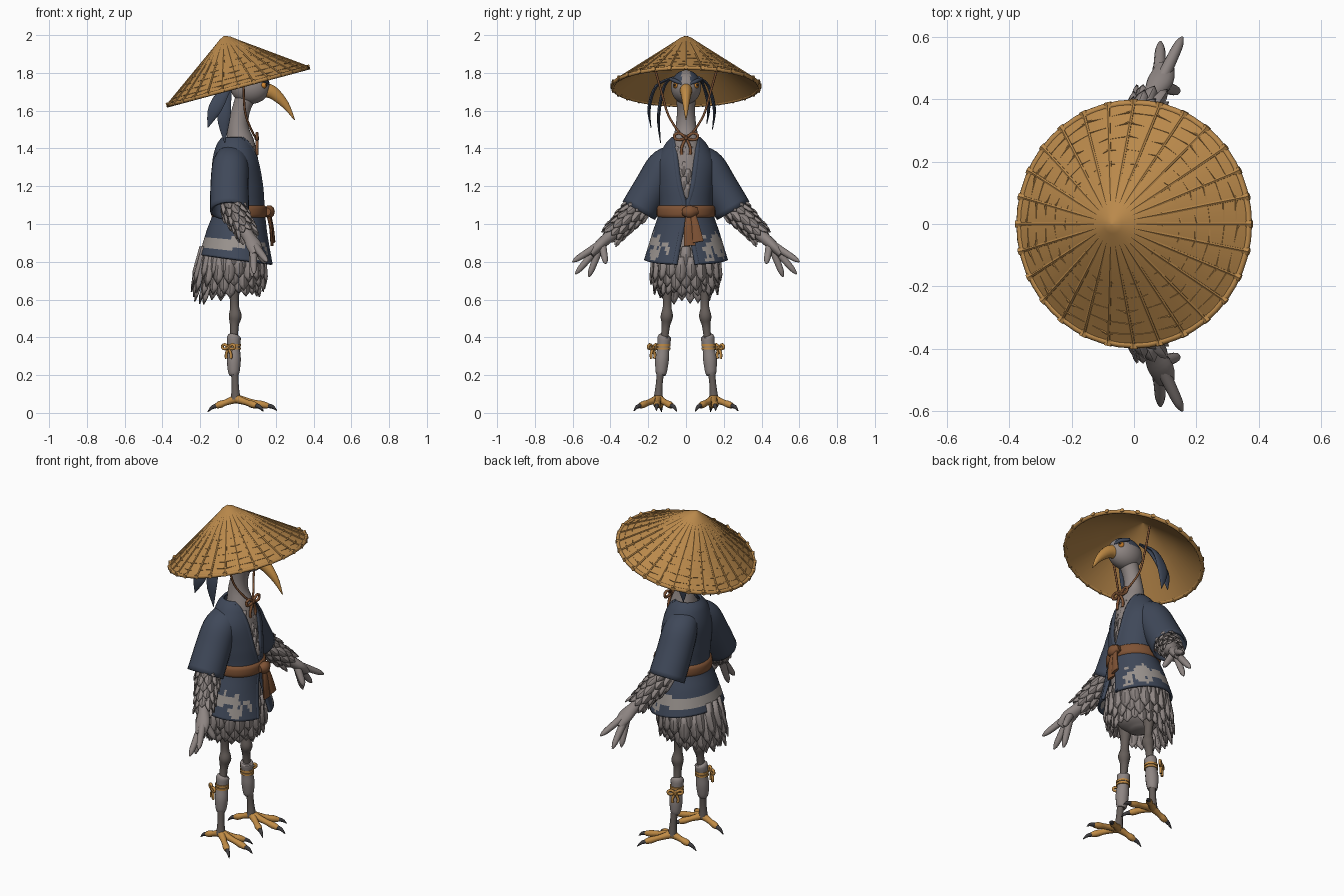
import bpy, bmesh, math
from mathutils import Vector, Matrix, noise

cube = bpy.data.objects.get("Cube")
if cube:
    bpy.data.objects.remove(cube)


def material(name, *rgb):
    m = bpy.data.materials.new(name)
    m.use_nodes = True
    m.diffuse_color = (*rgb, 1)
    m.node_tree.nodes["Principled BSDF"].inputs["Base Color"].default_value = (*rgb, 1)
    return m


STRAW = material("straw", .49, .25, .07)
PLUME = material("grey feather", .27, .235, .225)
NAVY = material("navy cloth", .05, .065, .10)
LEATHER = material("brown sash", .21, .085, .035)
GOLD = material("golden skin", .53, .26, .06)
SHANK = material("dark leg", .13, .11, .10)
CLAW = material("dark claw", .05, .047, .05)
PALE = material("pale print", .32, .29, .27)
EYE = material("orange eye", .65, .24, .03)


def finish(name, bm, *mats, mirror=False, thick=0, angle=50):
    bmesh.ops.recalc_face_normals(bm, faces=bm.faces)
    me = bpy.data.meshes.new(name)
    bm.to_mesh(me)
    bm.free()
    for m in mats:
        me.materials.append(m)
    me.polygons.foreach_set("use_smooth", [True] * len(me.polygons))
    me.set_sharp_from_angle(angle=math.radians(angle))
    ob = bpy.data.objects.new(name, me)
    bpy.context.collection.objects.link(ob)
    if thick:
        mod = ob.modifiers.new("thickness", 'SOLIDIFY')
        mod.thickness, mod.offset = thick, 0
    if mirror:
        mod = ob.modifiers.new("mirror", 'MIRROR')
        mod.use_axis = (False, True, False)
        mod.use_mirror_merge = False
    return ob


def spline(rows, n):
    """Smooth curve through rows of any width."""
    out = []
    for i in range(len(rows) - 1):
        p0, p1, p2, p3 = (rows[min(max(i + k, 0), len(rows) - 1)] for k in (-1, 0, 1, 2))
        for k in range(n):
            t = k / n
            out.append([.5 * (2 * b + (c - a) * t + (2 * a - 5 * b + 4 * c - d) * t * t
                              + (3 * b - a - 3 * c + d) * t ** 3)
                        for a, b, c, d in zip(p0, p1, p2, p3)])
    return out + [list(rows[-1])]


def tube(bm, rows, ref=(1, 0, 0), sides=10, n=4, caps=True):
    """Sweep an ellipse along rows of x, y, z, radius along ref, other radius."""
    rows = spline([(*r, r[3]) if len(r) == 4 else r for r in rows], n)
    pts = [Vector(r[:3]) for r in rows]
    rings = []
    for i, (p, r) in enumerate(zip(pts, rows)):
        t = (pts[min(i + 1, len(pts) - 1)] - pts[max(i - 1, 0)]).normalized()
        u = Vector(ref)
        u = (u - t * u.dot(t)).normalized()
        v = t.cross(u)
        rings.append([bm.verts.new(p + u * math.cos(a) * max(r[3], .001) + v * math.sin(a) * max(r[4], .001))
                      for a in (math.tau * k / sides for k in range(sides))])
    for a, b in zip(rings, rings[1:]):
        for k in range(sides):
            j = (k + 1) % sides
            bm.faces.new((a[k], a[j], b[j], b[k]))
    if caps:
        bm.faces.new(rings[0])
        bm.faces.new(rings[-1])


def tubes(name, mat, paths, mirror=False, **kw):
    bm = bmesh.new()
    for rows in paths:
        tube(bm, rows, **kw)
    return finish(name, bm, mat, mirror=mirror)


def feather(bm, p, d, normal, length, width):
    d = d.normalized()
    side = d.cross(normal).normalized()
    up = side.cross(d) * width * .15
    tip = bm.verts.new(p + d * length)
    rows = [[bm.verts.new(p + d * length * t + side * s * width * w / 2 + up * (1 - abs(s)))
             for s in (-1, 0, 1)] for t, w in ((0, .6), (.4, 1), (.75, .75))]
    for a, b in zip(rows, rows[1:]):
        for k in (0, 1):
            bm.faces.new((a[k], a[k + 1], b[k + 1], b[k]))
    for k in (0, 1):
        bm.faces.new((rows[-1][k], rows[-1][k + 1], tip))


def bow(name, mat, c, u, s, r, mirror=False):
    """Knot with two loops and two tails, spread along u."""
    c, u, z = Vector(c), Vector(u), Vector((0, 0, 1))
    out = u.cross(z) * .012
    paths = []
    for k in (-1, 1):
        loop = [(0, 0), (.6, .45), (1.1, .3), (1, -.1), (.5, -.15), (0, 0)]
        tail = [(0, 0), (.3, -.6), (.45, -1.1), (.4, -1.6)]
        paths += [[(*(c + u * k * a * s + z * b * s), r) for a, b in path] for path in (loop, tail)]
    paths.append([(*(c - out), r), (*c, r * 2), (*(c + out), r)])
    return tubes(name, mat, paths, mirror, ref=(.3, .5, .8), sides=8)


# Straw hat: tilted shell, ribs, woven rings and a bound rim
TILT = Matrix.Translation((0, 0, 1.73)) @ Matrix.Rotation(math.radians(-15), 4, 'Y')
R, H = .385, .275


def around(radius, z, a):
    return (radius * math.cos(a), radius * 1.02 * math.sin(a), z)


bm = bmesh.new()
profile = [(.004, H), (.03, H - .012), (.2, .135), (R, 0), (R - .01, -.008), (.2, .118), (.004, H - .025)]
rings = [[bm.verts.new(around(r, z, math.tau * k / 56)) for k in range(56)] for r, z in profile]
for a, b in zip(rings, rings[1:]):
    for k in range(56):
        bm.faces.new((a[k], a[k - 1], b[k - 1], b[k]))
bm.faces.new(rings[0])
bm.faces.new(rings[-1])
bm.transform(TILT)
finish("straw_hat", bm, STRAW, angle=70)
bm = bmesh.new()
for k in range(28):
    a = math.tau * k / 28
    tube(bm, [(*around(r, H * (1 - r / R) + .001, a), .006) for r in (.06, .2, R)], ref=(0, 0, 1), sides=6, n=2)
    b = a + math.tau / 28
    for j, r in enumerate((.14, .19, .235, .275, .315, .35)):
        w = .006 * math.sin(k * 2.3 + j)
        tube(bm, [(*around(r + w * e, H * (1 - r / R), c), .004) for e, c in ((1, a), (-1, b))],
             ref=(0, 0, 1), sides=5, n=1)
    wrap = [(*around(R + d, 0, a), .013) for d in (-.012, .008)]
    tube(bm, wrap, ref=(0, 0, 1), sides=6, n=1)
tube(bm, [(*around(R - .004, -.002, math.tau * k / 48), .011) for k in range(49)], ref=(0, 0, 1), sides=8, n=1)
bm.transform(TILT)
finish("hat_weave", bm, STRAW)

# Body, neck and chest in one smooth form
tubes("body", PLUME, [[(.05, 0, 1.7, .055), (.015, 0, 1.6, .048), (.002, 0, 1.51, .056), (.012, 0, 1.42, .078),
                       (.012, 0, 1.3, .1, .11), (.01, 0, 1.1, .11, .115), (-.01, 0, .92, .13, .15),
                       (-.03, 0, .78, .15, .15), (-.04, 0, .68, .1, .11), (-.04, 0, .64, .04, .05)]], sides=24)

# Head with dark crown sides
bm = bmesh.new()
bmesh.ops.create_uvsphere(bm, u_segments=40, v_segments=28, radius=1)
bm.transform(Matrix.Translation((.065, 0, 1.725)) @ Matrix.Diagonal((.105, .08, .09, 1)))
for f in bm.faces:
    c = f.calc_center_median()
    f.material_index = int(abs(c.y) > .024 and c.z > 1.75 - .1 * (.1 - c.x) * (c.x < .1))
finish("head", bm, PLUME, NAVY)
tubes("beak", GOLD, [[(.12, 0, 1.71, .036, .042), (.18, 0, 1.698, .03, .036), (.25, 0, 1.632, .017, .021),
                      (.3, 0, 1.55, .002)]], ref=(0, 1, 0), sides=14)
tubes("eyes", EYE, [[(.125, .045, 1.735, .012), (.138, .053, 1.735, .018), (.15, .06, 1.736, .008)]],
      True, ref=(0, 0, 1))
tubes("pupils", CLAW, [[(.148, .058, 1.736, .008), (.154, .062, 1.736, .004)]], True, ref=(0, 0, 1))
tubes("brows", NAVY, [[(.16, .022, 1.742, .005), (.145, .055, 1.757, .011), (.1, .083, 1.768, .008)]],
      True, ref=(0, 0, 1))
tubes("crest_plumes", NAVY, [[(.02, s * .07, 1.775, .012, .006), (-.05, s * (abs(y) * .85), 1.73, .022, .008),
                              ((x - .08) / 2, s * (abs(y) + .01), (1.72 + z) / 2, .036, .009), (x, y, z, .002)]
                             for s, x, y, z in ((-1, -.07, -.135, 1.43), (-1, -.16, -.185, 1.51),
                                                (1, -.08, .14, 1.5), (1, -.15, .11, 1.53))])

# Chin cord
tubes("chin_cord", LEATHER, [[(.03, .17, 1.84, .006), (.03, .13, 1.7, .006), (.04, .095, 1.58, .006),
                              (.075, .04, 1.49, .006), (.095, 0, 1.455, .006)]], True, sides=8)
bow("chin_bow", LEATHER, (.1, 0, 1.455), (0, 1, 0), .055, .008)

# Robe: open front, flared below the waist, printed hem
bm = bmesh.new()
rows = spline([(1.455, -.015, .065, .072, .06), (1.41, -.015, .095, .11, .06), (1.32, -.01, .12, .15, .052),
               (1.2, 0, .128, .143, .035), (1.07, .005, .128, .136, .004), (.95, -.005, .155, .172, .03),
               (.81, -.008, .19, .215, .06)], 8)
grid, cols = [], 80
for z, cx, rx, ry, gap in rows:
    g = math.asin(gap / ry)
    ring = []
    for k in range(cols + 1):
        a = g + (math.tau - 2 * g) * k / cols
        drop = .025 * math.cos(a) * max(0, (1.07 - z) / .26)
        ring.append(bm.verts.new((cx + rx * math.cos(a), ry * math.sin(a), z - drop)))
    grid.append(ring)
for a, b in zip(grid, grid[1:]):
    for k in range(cols):
        f = bm.faces.new((a[k], a[k + 1], b[k + 1], b[k]))
        c = f.calc_center_median()
        if c.x < .03:
            f.material_index = int(.865 < c.z < .925)
        else:
            blotch = noise.noise(c * 28) + .25 - abs(c.z - .875) * 9
            f.material_index = int(blotch > -.1 and .085 < abs(c.y) < .2)
edges = [[Vector(r[k].co) for r in grid] for k in (0, cols)]
finish("robe", bm, NAVY, PALE, thick=.014)
tubes("robe_collar", NAVY, [[(*p, .009, .014) for p in e] for e in edges], n=1, sides=8)
bm = bmesh.new()
tube(bm, [(-.03, .06, 1.36, .075, .06), (-.04, .115, 1.305, .09, .085), (-.045, .175, 1.2, .094, .09),
          (-.045, .25, 1.07, .097, .092)], sides=24, caps=False)
finish("sleeves", bm, NAVY, mirror=True, thick=.014)

# Sash with knot and hanging ends
tubes("sash", LEATHER, [[(.005, 0, 1.03, .132, .14), (.005, 0, 1.04, .145, .153), (.005, 0, 1.065, .148, .156),
                         (.005, 0, 1.09, .145, .153), (.005, 0, 1.1, .132, .14)]], sides=36, n=2)
tubes("sash_knot", LEATHER, [[(.155, -.015, 1.065, .02), (.165, .02, 1.065, .03, .036), (.155, .06, 1.07, .018)],
                             [(.16, .02, 1.06, .012, .02), (.175, .015, .98, .01, .026), (.18, .02, .885, .008, .032)],
                             [(.16, .03, 1.06, .012, .02), (.178, .05, .99, .01, .022), (.19, .065, .905, .008, .03)]])

# Feather skirt and tail
bm = bmesh.new()
for tier, (z, rx, ry, length) in enumerate(((.88, .15, .165, .13), (.825, .158, .172, .125),
                                          (.775, .15, .16, .12), (.725, .125, .125, .1))):
    for k in range(20):
        a = math.tau * (k + tier % 2 / 2) / 20
        co, si = math.cos(a), math.sin(a)
        b = max(0, -co)
        feather(bm, Vector((-.02 + (rx + .02 * b) * co, ry * si, z)), Vector((co * (.08 + .2 * b), si * .1, -1)),
                Vector((co, si, 0)), length * (1 + .5 * b + .12 * math.sin(k * 2.4)), .066)
# Breast ruff
for j in range(6):
    for k in range(-1, 2):
        y = (k + (j % 2) * .5 - .25) * .036
        feather(bm, Vector((.088 + .007 * j - abs(y) * .3, y, 1.41 - .04 * j)), Vector((.12, 0, -1)),
                Vector((1, y * 6, 0)), .085, .042)
finish("body_feathers", bm, PLUME, thick=.008, angle=30)

# Arms, hands and forearm feathers
tubes("arms", PLUME, [[(-.04, .16, 1.22, .05), (-.025, .25, 1.08, .055), (.015, .33, 1.0, .047),
                       (.055, .405, .935, .032), (.085, .46, .885, .042, .028), (.1, .505, .84, .03, .02)]],
      True, sides=14)
PALM = (.08, .445, .9)
tubes("fingers", PLUME, [[(*PALM, .022), (*[p * .45 + q * .55 for p, q in zip(PALM, tip)], .019),
                          (*[p * .15 + q * .85 for p, q in zip(PALM, tip)], .015), (*tip, .004)]
                         for tip in ((.155, .6, .8), (.085, .585, .735), (.075, .515, .72), (.145, .425, .79))], True)
bm = bmesh.new()
start, end = Vector((-.035, .235, 1.1)), Vector((.045, .385, .95))
along = (end - start).normalized()
u = along.orthogonal().normalized()
v = along.cross(u)
for j in range(5):
    for k in range(9):
        a = math.tau * (k + j % 2 / 2) / 9
        o = u * math.cos(a) + v * math.sin(a)
        feather(bm, start.lerp(end, j / 5) + o * (.056 - .004 * j), along + o * .2, o,
                .085 + .012 * math.sin(k * 2 + j), .045)
finish("forearm_feathers", bm, PLUME, mirror=True, thick=.007, angle=30)

# Legs, wraps and feet
tubes("legs", SHANK, [[(-.025, .1, .72, .045), (-.02, .1, .62, .026), (-.018, .1, .56, .024), (-.015, .102, .51, .034),
                       (-.02, .108, .45, .022), (-.02, .125, .3, .022), (-.015, .142, .15, .019),
                       (-.012, .147, .07, .027)]], True)
tubes("leg_wraps", PLUME, [[(-.02, .112, .41, .029), (-.022, .115, .395, .037), (-.022, .12, .34, .033),
                            (-.022, .127, .28, .037), (-.022, .131, .22, .031), (-.02, .133, .2, .024)]],
      True, sides=14)
bow("wrap_bows", GOLD, (-.05, .175, .345), (.8, .6, 0), .036, .008, True)
tubes("wrap_ties", GOLD, [[(-.022, .12, z, .039), (-.022, .12, z + .012, .039)] for z in (.335, .352)],
      True, sides=14)
toes, claws = [], []
for x, y in ((.16, .155), (.1, .245), (.095, .075), (-.115, .135)):
    root, tip = Vector((-.01, .147, .075)), Vector((x, y, .037))
    mid = root.lerp(tip, .5)
    d = (tip - root).normalized()
    toes.append([(*root, .024), (*mid, .016), (*root.lerp(tip, .8), .019), (*tip, .014)])
    claws.append([(*(tip - d * .01), .013), (*(tip + d * .022), .01), (*(tip + d * .048 - Vector((0, 0, .015))), .002)])
tubes("toes", GOLD, toes, True, ref=(0, 0, 1))
tubes("claws", CLAW, claws, True, ref=(0, 0, 1), sides=8)
